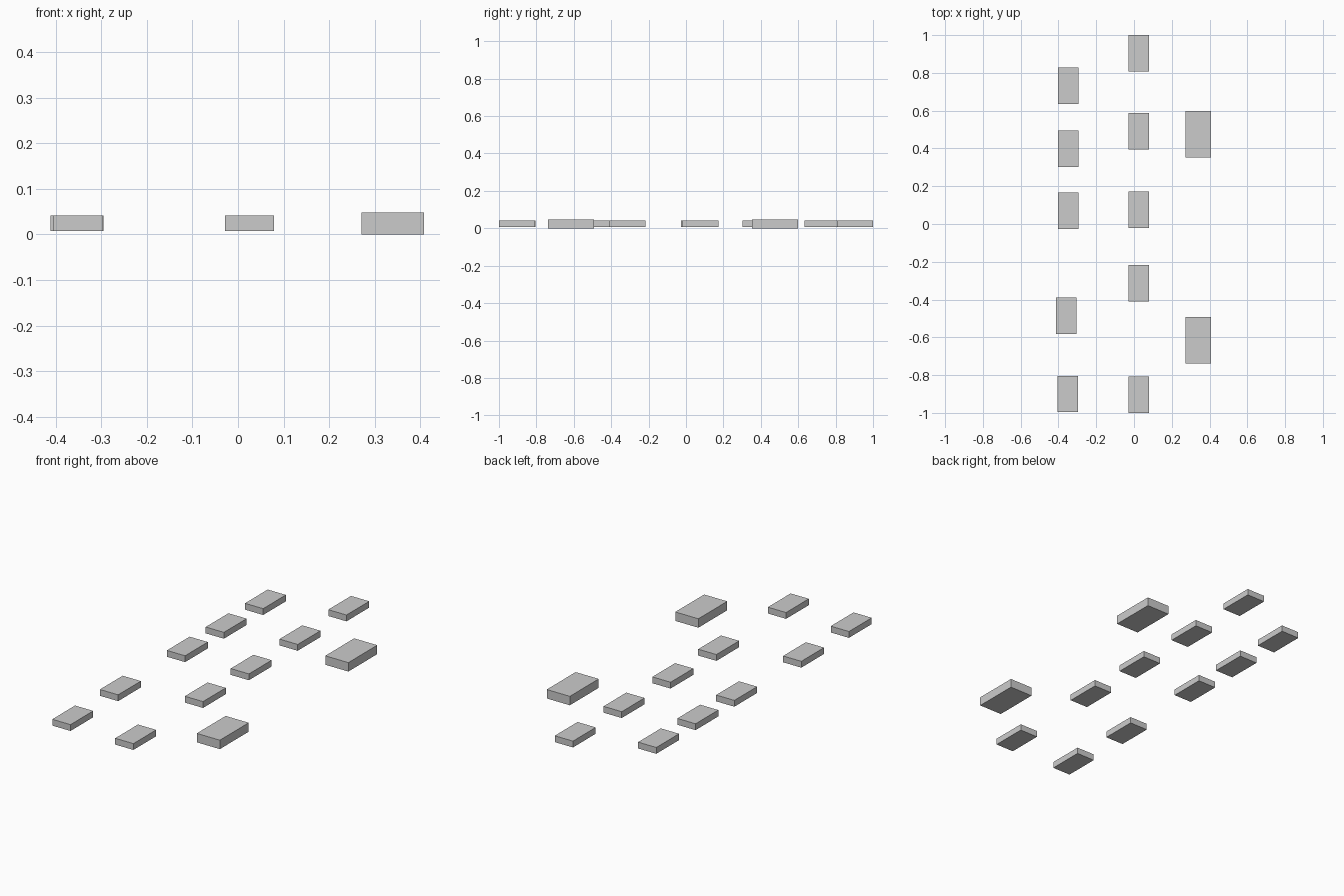
import bpy

if "Cube" in bpy.data.objects:
    bpy.data.objects.remove(bpy.data.objects["Cube"])

grey = bpy.data.materials.new("light grey")
grey.diffuse_color = (0.6, 0.6, 0.6, 1)
grey.use_nodes = True
grey.node_tree.nodes["Principled BSDF"].inputs["Base Color"].default_value = grey.diffuse_color


def block(name, x, y, size, z):
    """Box centred at x, y with its underside at z."""
    bpy.ops.mesh.primitive_cube_add(size=1, location=(x, y, z + size[2] / 2))
    ob = bpy.context.object
    ob.name = name
    ob.scale = size
    bpy.ops.object.transform_apply(location=False, rotation=False, scale=True)
    ob.data.materials.append(grey)


SMALL = (0.108, 0.193, 0.034)
LARGE = (0.137, 0.245, 0.048)

# left row of small blocks, one slightly out of line
for i, (x, y) in enumerate([(-0.349, 0.731), (-0.349, 0.398), (-0.349, 0.069),
                            (-0.358, -0.486), (-0.351, -0.9)]):
    block(f"left_small_block_{i + 1}", x, y, SMALL, 0.0077)

# middle row of small blocks
for i, y in enumerate([0.9035, 0.49, 0.076, -0.313, -0.9035]):
    block(f"middle_small_block_{i + 1}", 0.025, y, SMALL, 0.0077)

# right row of large blocks
for i, y in enumerate([0.475, -0.615]):
    block(f"right_large_block_{i + 1}", 0.34, y, LARGE, 0.0)
